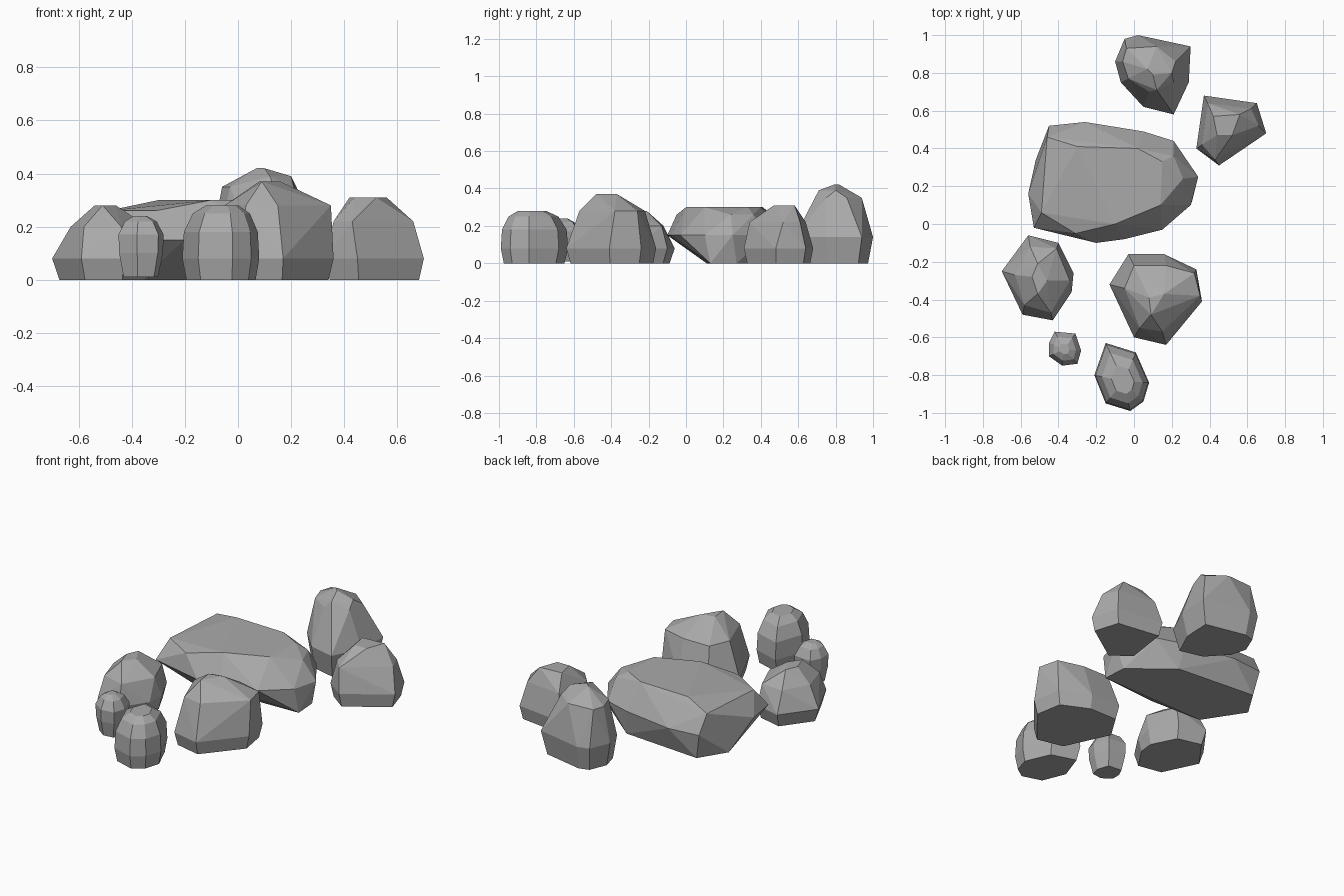
import bpy
import bmesh
import math
from mathutils import Vector

# Remove the default object only
default_cube = bpy.data.objects.get("Cube")
if default_cube is not None:
    bpy.data.objects.remove(default_cube, do_unlink=True)

# One flat grey stone colour
stone = bpy.data.materials.new("stone_grey")
stone.use_nodes = True
stone_colour = (0.4, 0.4, 0.4, 1)
stone.diffuse_color = stone_colour
stone.node_tree.nodes["Principled BSDF"].inputs["Base Color"].default_value = stone_colour


def scaled_ring(ring, factor):
    """Shrink a plan outline about its own middle."""
    middle = sum((Vector(point) for point in ring), Vector((0, 0))) / len(ring)
    return [middle + (Vector(point) - middle) * factor for point in ring]


def make_boulder(name, layers):
    """Wrap a faceted stone around plan outlines, given in hundredths as height: outline."""
    mesh = bmesh.new()
    for height, outline in layers.items():
        for x, y in outline:
            mesh.verts.new(Vector((x, y, height)) / 100)

    # Wrap the outlines and discard everything left inside
    hull = bmesh.ops.convex_hull(mesh, input=list(mesh.verts), use_existing_faces=False)
    leftovers = set(hull["geom_interior"]) | set(hull["geom_unused"])
    inner_verts = [item for item in leftovers if isinstance(item, bmesh.types.BMVert)]
    bmesh.ops.delete(mesh, geom=inner_verts, context="VERTS")

    # Merge nearly flat triangles into broad chiselled facets
    bmesh.ops.dissolve_limit(mesh, angle_limit=math.radians(4),
                             verts=list(mesh.verts), edges=list(mesh.edges))
    bmesh.ops.recalc_face_normals(mesh, faces=list(mesh.faces))

    data = bpy.data.meshes.new(name)
    mesh.to_mesh(data)
    mesh.free()
    data.materials.append(stone)
    boulder = bpy.data.objects.new(name, data)
    bpy.context.collection.objects.link(boulder)
    return boulder


# Wide slab with an undercut front edge
make_boulder("flat_slab", {
    0: [(31, 13), (30, 27), (7, 46), (-42, 50), (-52, 34), (-37, 11)],
    15: [(-45, 52), (-26, 54), (5, 49), (21, 44), (34, 25), (30, 10),
         (15, -3), (-5, -8), (-20, -10), (-53, -2), (-56, 16)],
    26: [(-46, 46), (-49, 6), (-31, -5), (21, 36), (26, 24)],
    30: [(-30, 41), (2, 40), (15, 33), (14, 10), (-10, 0)],
})

# Tall stone at the back
waist = [(-5, 98), (2, 100), (30, 94), (29, 75), (21, 58), (5, 62), (-7, 75), (-10, 86)]
make_boulder("back_boulder", {
    0: scaled_ring(waist, 0.86),
    14: waist,
    35: [(-6, 86), (-4, 93), (12, 94), (22, 86), (21, 75), (8, 70), (-3, 77)],
    39: [(20, 80), (12, 71)],
    42: [(7, 82), (10, 79)],
})

# Angular stone on the left side
waist = [(37, 68), (65, 64), (70, 48), (45, 31), (33, 40)]
make_boulder("side_boulder", {
    0: scaled_ring(waist, 0.91),
    8: waist,
    22: [(66, 52), (62, 61), (39, 64), (43, 34), (36, 42)],
    31: [(42, 57), (56, 58), (44, 47), (52, 47)],
})

# Large stone in front of the slab
waist = [(-3, -16), (16, -16), (33, -24), (36, -41), (17, -64), (0, -60), (-13, -32)]
make_boulder("middle_boulder", {
    0: scaled_ring(waist, 0.92),
    8: waist,
    28: [(35, -38), (32, -26), (17, -22), (0, -22), (-5, -34), (3, -55), (15, -57)],
    37: [(9, -48), (8, -39), (16, -37)],
})

# Wedge shaped stone on the right side
waist = [(-56, -6), (-40, -10), (-32, -26), (-33, -36), (-43, -51), (-59, -48), (-70, -25)]
make_boulder("right_boulder", {
    0: scaled_ring(waist, 0.88),
    8: waist,
    20: [(-63, -27), (-55, -12), (-41, -13), (-34, -30), (-44, -47), (-58, -43)],
    28: [(-54, -28), (-51, -21), (-46, -30), (-51, -37)],
})

# Two rounded stones at the front, tapering evenly towards foot and crown
front_outline = [(-15, -63), (1, -68), (8, -84), (5, -94), (-2, -99), (-15, -95), (-21, -80)]
make_boulder("front_boulder", {
    0: scaled_ring(front_outline, 0.9),
    8: front_outline,
    18: scaled_ring(front_outline, 0.96),
    25: scaled_ring(front_outline, 0.74),
    28: scaled_ring(front_outline, 0.42),
})
small_outline = [(-42, -57), (-31, -58), (-28, -67), (-30, -74), (-38, -75), (-45, -70), (-45, -63)]
make_boulder("small_boulder", {
    1: scaled_ring(small_outline, 0.76),
    10: scaled_ring(small_outline, 0.97),
    17: small_outline,
    22: scaled_ring(small_outline, 0.7),
    24: scaled_ring(small_outline, 0.3),
})
